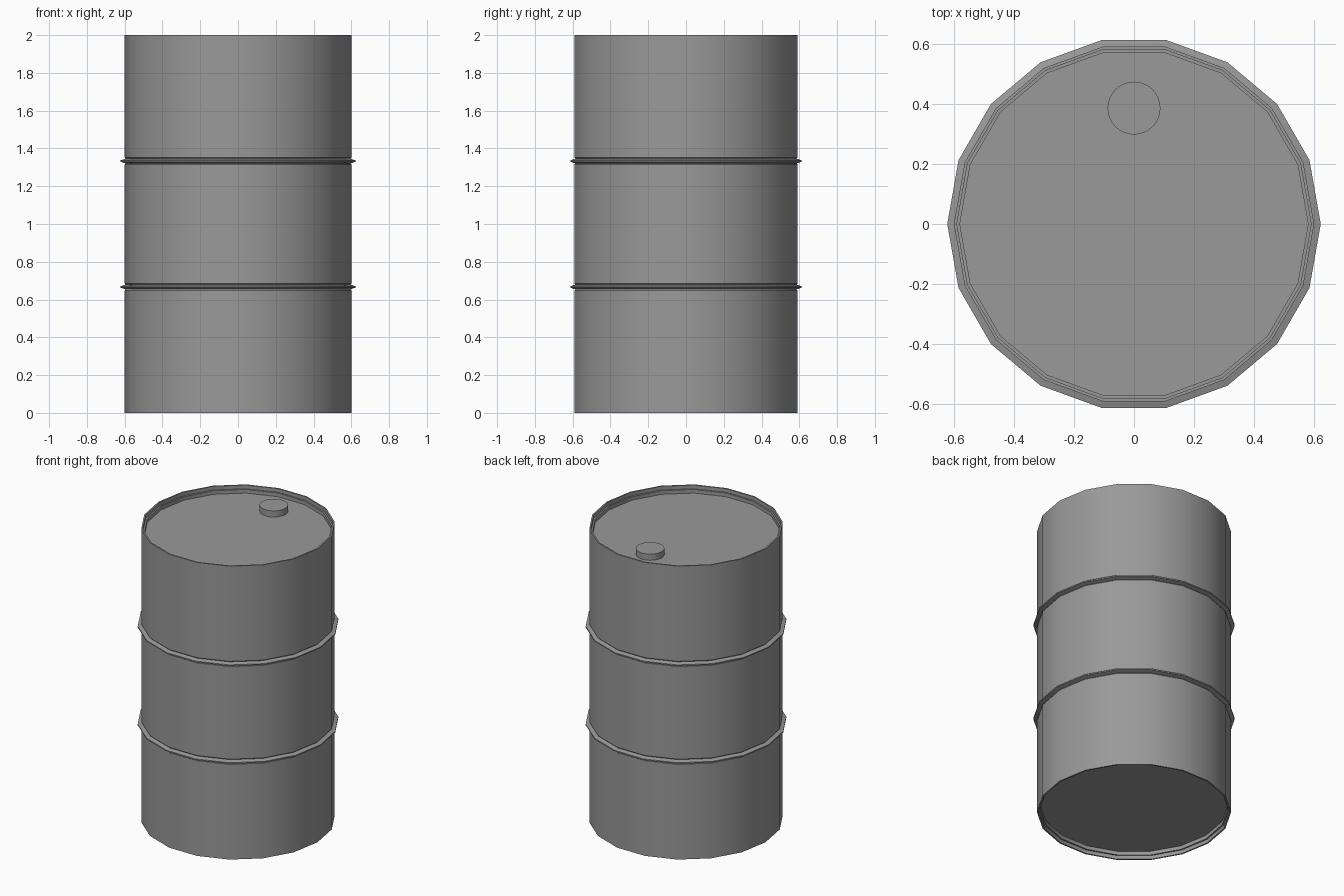
import bpy, bmesh, math

if "Cube" in bpy.data.objects:
    bpy.data.objects.remove(bpy.data.objects["Cube"])

SIDES = 18

# Dark grey paint
paint = bpy.data.materials.new("dark_grey")
paint.diffuse_color = (0.32, 0.32, 0.32, 1)
paint.use_nodes = True
paint.node_tree.nodes["Principled BSDF"].inputs["Base Color"].default_value = paint.diffuse_color


def lathe(name, profile, sides, center=(0, 0), angle=30):
    """Revolve (radius, z) points about z and cap both ends."""
    bm = bmesh.new()
    rings = []
    for r, z in profile:
        rings.append([bm.verts.new((center[0] + r * math.cos(2 * math.pi * i / sides),
                                    center[1] + r * math.sin(2 * math.pi * i / sides), z))
                      for i in range(sides)])
    for a, b in zip(rings, rings[1:]):
        for i in range(sides):
            j = (i + 1) % sides
            bm.faces.new((a[i], a[j], b[j], b[i]))
    bm.faces.new(rings[0][::-1])
    bm.faces.new(rings[-1])
    bmesh.ops.recalc_face_normals(bm, faces=bm.faces)
    mesh = bpy.data.meshes.new(name)
    bm.to_mesh(mesh)
    bm.free()
    mesh.materials.append(paint)
    obj = bpy.data.objects.new(name, mesh)
    bpy.context.collection.objects.link(obj)
    bpy.ops.object.select_all(action='DESELECT')
    bpy.context.view_layer.objects.active = obj
    obj.select_set(True)
    bpy.ops.object.shade_smooth_by_angle(angle=math.radians(angle))
    return obj


def rib(z):
    """Thin raised hoop with a small crease on each side."""
    return [(0.60, z - 0.018), (0.595, z - 0.012), (0.622, z - 0.004),
            (0.622, z + 0.004), (0.595, z + 0.012), (0.60, z + 0.018)]


# Drum body: stepped base recess, rim, two ribs, rim, stepped lid recess
body = [(0.58, 0.05), (0.58, 0.025), (0.59, 0.025), (0.59, 0.0), (0.60, 0.0)]
body += rib(2 / 3) + rib(4 / 3)
body += [(0.60, 2.0), (0.59, 2.0), (0.59, 1.975), (0.58, 1.975), (0.58, 1.95)]
lathe("drum_body", body, SIDES)

# Filler cap on the lid
lathe("filler_cap", [(0.088, 1.945), (0.088, 1.992)], 32, (0, 0.386))
